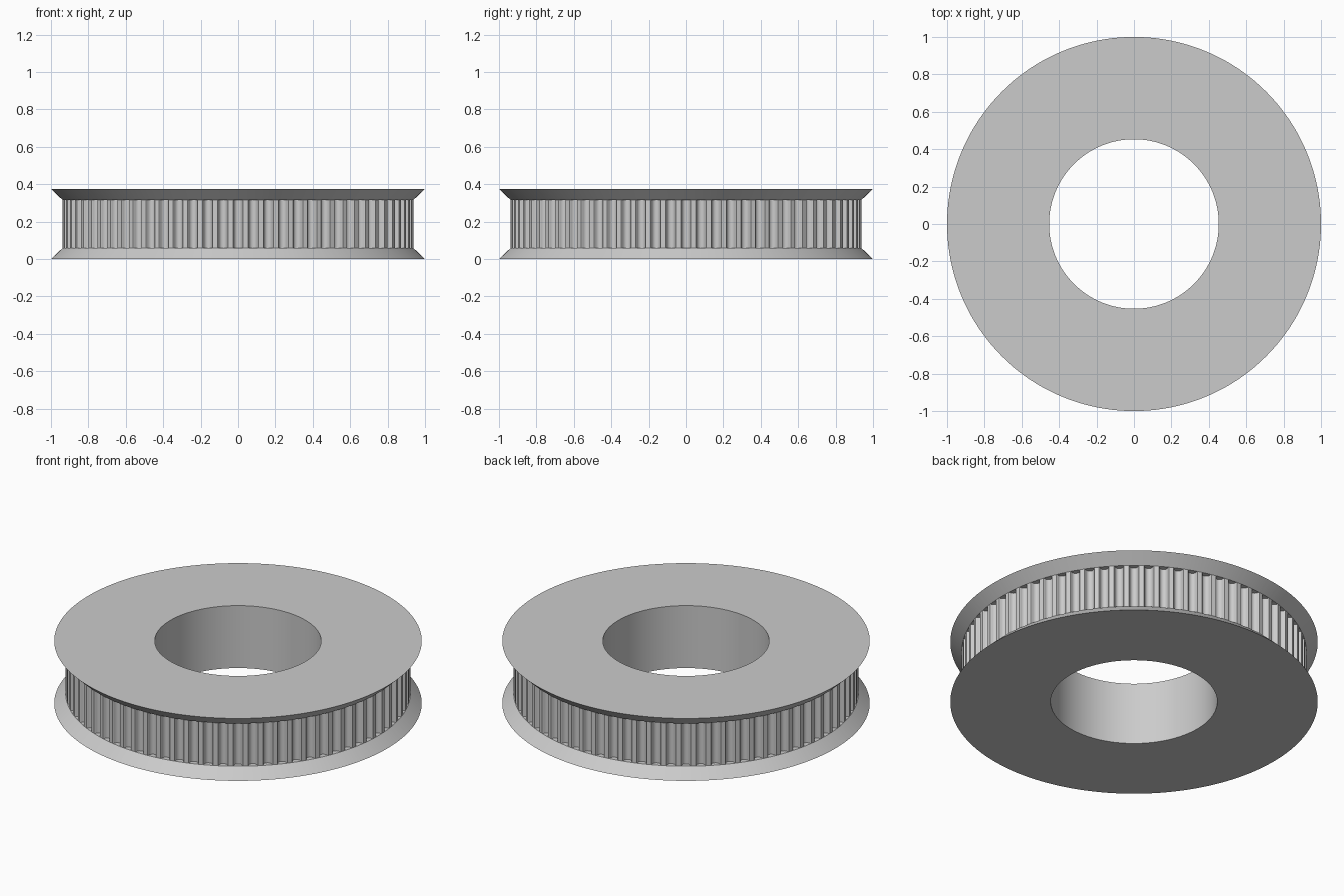
import bpy, bmesh, math

cube = bpy.data.objects.get("Cube")
if cube:
    bpy.data.objects.remove(cube, do_unlink=True)

TEETH = 72
BORE, RIM, LAND = 0.453, 1.0, 0.938
HEIGHT, BEVEL = 0.375, 0.059

# Half of one belt groove: (sideways offset, depth), from lip to floor
half = [(0.0275, 0), (0.0245, 0.004), (0.0232, 0.011), (0.0205, 0.019),
        (0.0145, 0.0265), (0.0075, 0.030)]
groove = [(-x, d) for x, d in half] + [(0, 0.031)] + [(x, d) for x, d in half[::-1]]

# Toothed outline in polar form, with a groove centred on each axis
outline = []
for i in range(TEETH):
    centre = -math.pi / 2 + i * math.tau / TEETH
    for x, depth in groove:
        outline.append((centre + x / LAND, LAND - depth))

# Stack of rings: bore, lower flange, toothed belt seat, upper flange
low, high = BEVEL, HEIGHT - BEVEL
stack = [(BORE, 0), (RIM, 0), (LAND, low), (None, low),
         (None, high), (LAND, high), (RIM, HEIGHT), (BORE, HEIGHT)]

bm = bmesh.new()
rings = []
for radius, z in stack:
    ring = []
    for angle, tooth_radius in outline:
        r = radius or tooth_radius
        ring.append(bm.verts.new((r * math.cos(angle), r * math.sin(angle), z)))
    rings.append(ring)

count = len(outline)
for k, ring in enumerate(rings):
    above = rings[(k + 1) % len(rings)]
    for j in range(count):
        n = (j + 1) % count
        bm.faces.new((ring[j], ring[n], above[n], above[j]))

# Weld the tooth lands to the flange edges
bmesh.ops.remove_doubles(bm, verts=bm.verts, dist=0.00001)
bmesh.ops.recalc_face_normals(bm, faces=bm.faces)
mesh = bpy.data.meshes.new("toothed_pulley")
bm.to_mesh(mesh)
bm.free()

pulley = bpy.data.objects.new("toothed_pulley", mesh)
bpy.context.collection.objects.link(pulley)

# Plain grey material
grey = bpy.data.materials.new("grey")
grey.use_nodes = True
colour = (0.6, 0.6, 0.6, 1)
grey.diffuse_color = colour
grey.node_tree.nodes["Principled BSDF"].inputs["Base Color"].default_value = colour
mesh.materials.append(grey)

# Smooth round surfaces, keeping the rims and groove lips crisp
bpy.context.view_layer.objects.active = pulley
pulley.select_set(True)
bpy.ops.object.shade_smooth_by_angle(angle=math.radians(30))
